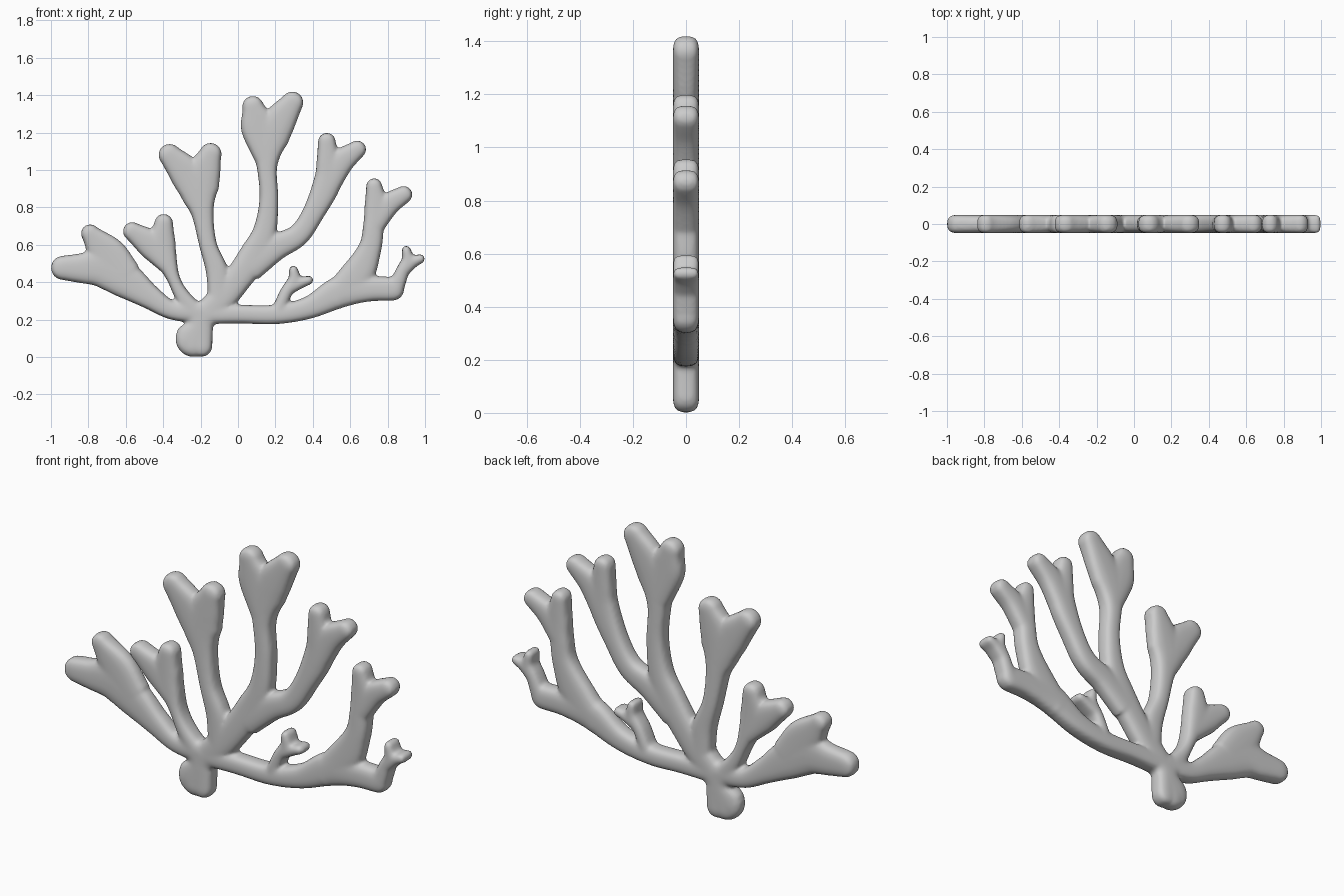
import bpy, bmesh, math
from mathutils import Vector

HALF = 0.0495      # half thickness of the flat fan
SIDES = 24
STEPS = 6


def spline(pts):
    """Catmull-Rom through (x, z, half width) stations."""
    p = [Vector(q) for q in pts]
    p = [2 * p[0] - p[1]] + p + [2 * p[-1] - p[-2]]
    out = []
    for a, b, c, d in zip(p, p[1:], p[2:], p[3:]):
        for i in range(STEPS):
            t = i / STEPS
            out.append(0.5 * (2 * b + (c - a) * t + (2 * a - 5 * b + 4 * c - d) * t * t
                              + (3 * b - a - 3 * c + d) * t ** 3))
    out.append(p[-2])
    return out


def power(v, e):
    return math.copysign(abs(v) ** e, v)


def branch(bm, pts):
    """Sweep a rounded flat section along the path, ending in a round tip."""
    path = spline(pts)
    stations = []
    for i, q in enumerate(path):
        d = path[min(i + 1, len(path) - 1)] - path[max(i - 1, 0)]
        d = Vector((d.x, d.y)).normalized()
        stations.append((q.x, q.y, q.z, HALF, d))
    x, z, r, _, d = stations[-1]
    for deg in (20, 40, 55, 70, 82):
        s = math.sin(math.radians(deg))
        stations.append((x + d.x * r * s, z + d.y * r * s, r * math.cos(math.radians(deg)),
                         HALF * (1 - s ** 3) ** (1 / 3), d))
    rings = []
    for x, z, w, h, d in stations:
        ring = []
        for k in range(SIDES):
            a = 2 * math.pi * k / SIDES
            u, v = w * power(math.cos(a), 0.7), h * power(math.sin(a), 0.7)
            ring.append(bm.verts.new((x - d.y * u, v, z + d.x * u)))
        rings.append(ring)
    for r0, r1 in zip(rings, rings[1:]):
        for k in range(SIDES):
            j = (k + 1) % SIDES
            bm.faces.new((r0[k], r0[j], r1[j], r1[k]))
    bm.faces.new(rings[0][::-1])
    bm.faces.new(rings[-1])


bm = bmesh.new()

# Foot
branch(bm, [(-.2, .25, .08), (-.205, .17, .07), (-.225, .12, .095), (-.235, .1, .1)])
branch(bm, [(-.2, .2, .07), (-.195, .12, .06), (-.195, .06, .058)])
branch(bm, [(-.22, .14, .06), (-.24, .065, .06)])

# Low left branch and its upper tip
branch(bm, [(-.2, .24, .06), (-.35, .25, .05), (-.47, .32, .065), (-.6, .41, .097),
            (-.72, .475, .105), (-.84, .475, .08), (-.935, .477, .065)])
branch(bm, [(-.6, .43, .09), (-.7, .55, .1), (-.79, .66, .05)])

# Short left branch and fork
branch(bm, [(-.22, .22, .06), (-.30, .33, .04), (-.345, .42, .035), (-.385, .53, .058),
            (-.405, .62, .07), (-.397, .715, .05)])
branch(bm, [(-.37, .48, .045), (-.46, .595, .075), (-.565, .672, .05)])

# Upper left branch and fork
branch(bm, [(-.1, .3, .06), (-.11, .45, .06), (-.16, .6, .047), (-.19, .77, .06),
            (-.21, .9, .107), (-.18, 1.0, .09), (-.147, 1.085, .06)])
branch(bm, [(-.2, .82, .07), (-.27, .97, .09), (-.365, 1.08, .06)])

# Tall centre stem and fork
branch(bm, [(-.2, .2, .07), (-.09, .31, .075), (.0, .42, .075), (.09, .55, .08),
            (.145, .68, .062), (.165, .85, .05), (.155, 1.02, .055), (.165, 1.16, .1),
            (.22, 1.26, .09), (.29, 1.36, .06)])
branch(bm, [(.155, 1.06, .065), (.11, 1.23, .095), (.08, 1.338, .058)])

# Upper right branch and fork
branch(bm, [(.06, .48, .08), (.2, .585, .07), (.32, .65, .06), (.4, .765, .058),
            (.48, .94, .075), (.48, 1.05, .06), (.475, 1.152, .047)])
branch(bm, [(.46, .88, .065), (.54, 1.03, .07), (.637, 1.11, .048)])

# Long low right branch
branch(bm, [(-.2, .23, .055), (0, .23, .05), (.2, .228, .052), (.38, .265, .06),
            (.55, .35, .085), (.7, .365, .068), (.825, .365, .064)])

# Riser on the right branch and fork
branch(bm, [(.5, .31, .07), (.63, .43, .09), (.705, .58, .062), (.725, .7, .056),
            (.74, .8, .064), (.728, .913, .043)])
branch(bm, [(.725, .7, .056), (.8, .81, .06), (.885, .868, .047)])

# Small forked twigs
branch(bm, [(.22, .26, .035), (.257, .345, .033), (.3, .41, .034), (.297, .465, .024)])
branch(bm, [(.27, .365, .032), (.33, .395, .03), (.378, .411, .024)])
branch(bm, [(.84, .36, .045), (.88, .46, .036), (.908, .515, .034), (.9, .571, .024)])
branch(bm, [(.875, .455, .035), (.93, .505, .032), (.974, .525, .025)])

bmesh.ops.recalc_face_normals(bm, faces=bm.faces)
mesh = bpy.data.meshes.new("coral_fan")
bm.to_mesh(mesh)
bm.free()
coral = bpy.data.objects.new("coral_fan", mesh)
bpy.context.collection.objects.link(coral)

# Fuse the branches into one skin and soften the joints
fuse = coral.modifiers.new("fuse", 'REMESH')
fuse.mode = 'VOXEL'
fuse.voxel_size = 0.01
fuse.use_smooth_shade = True
soften = coral.modifiers.new("soften", 'SMOOTH')
soften.factor = 0.5
soften.iterations = 6
for poly in mesh.polygons:
    poly.use_smooth = True
